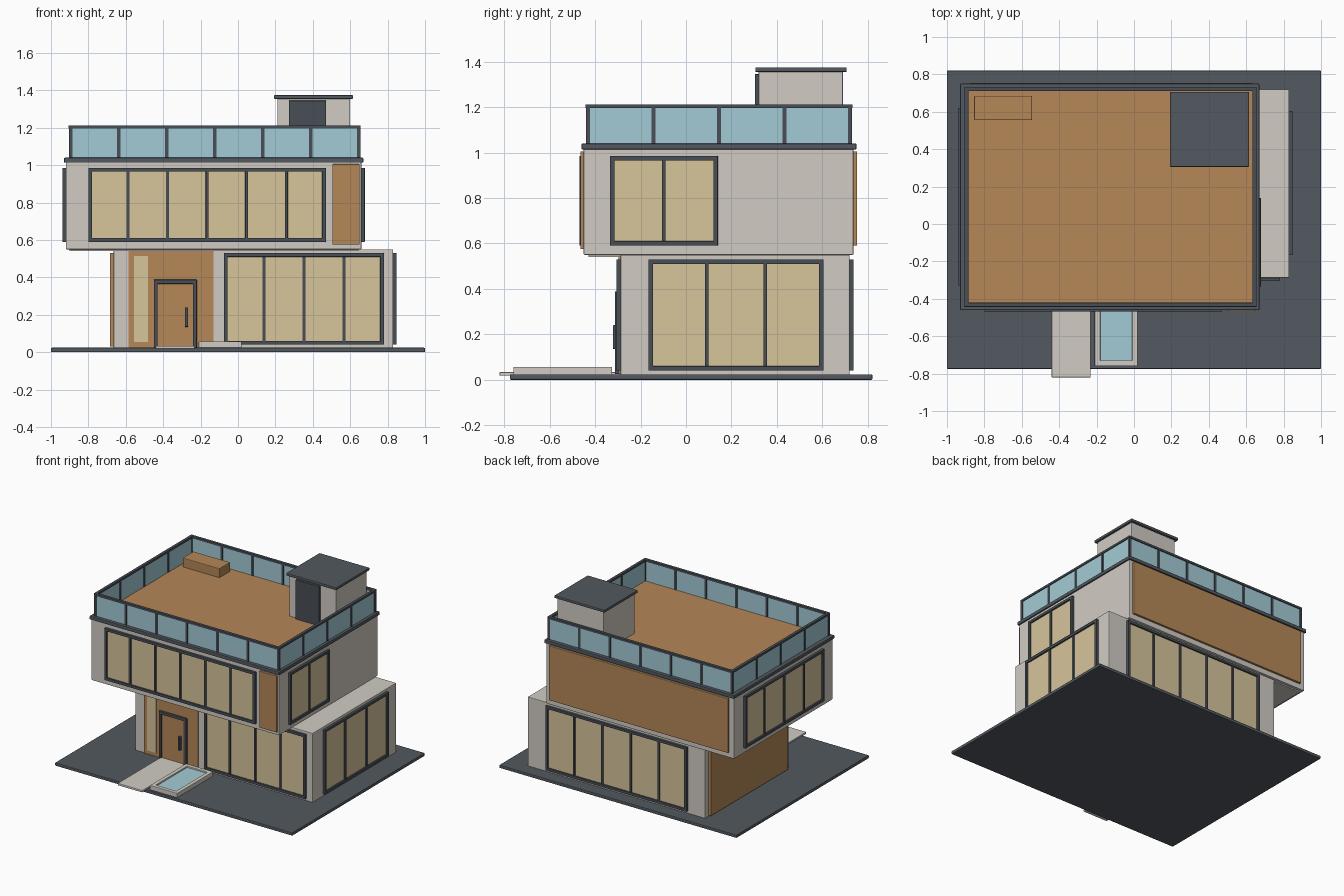
import bpy
import bmesh

if "Cube" in bpy.data.objects:
    bpy.data.objects.remove(bpy.data.objects["Cube"])


def material(name, rgb):
    m = bpy.data.materials.new(name)
    m.use_nodes = True
    m.diffuse_color = (*rgb, 1)
    m.node_tree.nodes["Principled BSDF"].inputs["Base Color"].default_value = (*rgb, 1)
    return m


plaster = material("pale plaster", (0.64, 0.60, 0.55))
wood = material("warm wood", (0.46, 0.245, 0.095))
slate = material("slate grey", (0.085, 0.10, 0.115))
metal = material("dark frame", (0.065, 0.077, 0.092))
warm_glass = material("warm window glass", (0.68, 0.56, 0.33))
blue_glass = material("blue glass", (0.37, 0.60, 0.67))


def boxes(name, mat, spans, bevel=0.0):
    """One object made of boxes, each given as ((x0, x1), (y0, y1), (z0, z1))."""
    bm = bmesh.new()
    for span in spans:
        verts = bmesh.ops.create_cube(bm, size=1)["verts"]
        for v in verts:
            v.co = [min(s) if c < 0 else max(s) for c, s in zip(v.co, span)]
    mesh = bpy.data.meshes.new(name)
    bm.to_mesh(mesh)
    bm.free()
    mesh.materials.append(mat)
    obj = bpy.data.objects.new(name, mesh)
    bpy.context.collection.objects.link(obj)
    if bevel:
        mod = obj.modifiers.new("soft edges", "BEVEL")
        mod.width = bevel
        mod.segments = 2
    return obj


def on_wall(axis, plane, out, a, depth, z):
    """Box lying on a wall: a runs along it, depth sticks out of it."""
    d = (plane - out * 0.005, plane + out * depth)
    return (d, a, z) if axis == "x" else (a, d, z)


def window(name, axis, plane, out, a, z, panes, bar=0.02):
    (a0, a1), (z0, z1) = a, z

    def put(aa, zz, depth):
        return on_wall(axis, plane, out, aa, depth, zz)

    frame = [put((a0, a1), (z0, z0 + bar), 0.018),
             put((a0, a1), (z1 - bar, z1), 0.018),
             put((a0, a0 + bar), (z0, z1), 0.018),
             put((a1 - bar, a1), (z0, z1), 0.018)]
    for i in range(1, panes):
        c = a0 + (a1 - a0) * i / panes
        frame.append(put((c - 0.008, c + 0.008), (z0, z1), 0.015))
    boxes(name + "_frame", metal, frame, 0.002)
    boxes(name + "_glass", warm_glass,
          [put((a0 + bar / 2, a1 - bar / 2), (z0 + bar / 2, z1 - bar / 2), 0.006)])


# Plot and the two storeys
boxes("ground_slab", slate, [((-1, 1), (-0.775, 0.82), (0, 0.024))], 0.005)
boxes("ground_floor", plaster, [((-0.665, 0.83), (-0.288, 0.72), (0.02, 0.55))], 0.004)
boxes("upper_floor", plaster, [((-0.92, 0.66), (-0.45, 0.737), (0.55, 1.02))], 0.004)
boxes("soffit", plaster, [((-0.9, 0.645), (-0.43, 0.715), (0.541, 0.552))])

# Timber cladding
boxes("entrance_cladding", wood, [on_wall("y", -0.288, -1, (-0.585, -0.13), 0.008, (0.025, 0.541))])
boxes("side_cladding", wood, [on_wall("x", -0.665, -1, (-0.25, 0.68), 0.02, (0.03, 0.53))], 0.003)
boxes("front_cladding", wood, [on_wall("y", -0.45, -1, (0.505, 0.65), 0.015, (0.575, 1.005))], 0.003)
boxes("back_cladding", wood, [on_wall("y", 0.737, 1, (-0.88, 0.63), 0.016, (0.59, 1.005))], 0.003)

# Windows
low, high = (0.04, 0.53), (0.59, 0.985)
window("ground_front_window", "y", -0.288, -1, (-0.075, 0.78), low, 4)
window("ground_left_window", "x", 0.83, 1, (-0.165, 0.605), low, 3)
window("ground_back_window", "y", 0.72, 1, (-0.52, 0.67), low, 5)
window("upper_front_window", "y", -0.45, -1, (-0.80, 0.47), high, 6)
window("upper_left_window", "x", 0.66, 1, (-0.335, 0.14), high, 2)
window("upper_right_window", "x", -0.92, -1, (-0.33, 0.62), high, 4)

# Entrance
boxes("entrance_sidelight", warm_glass,
      [on_wall("y", -0.296, -1, (-0.555, -0.48), 0.006, (0.055, 0.515))])
boxes("door", wood, [on_wall("y", -0.296, -1, (-0.44, -0.23), 0.006, (0.03, 0.375))])
boxes("door_frame", metal,
      [on_wall("y", -0.296, -1, a, 0.016, z) for a, z in (
          ((-0.45, -0.43), (0.025, 0.388)),
          ((-0.24, -0.22), (0.025, 0.388)),
          ((-0.45, -0.22), (0.366, 0.388)))], 0.002)
boxes("door_handle", metal, [((-0.284, -0.266), (-0.322, -0.298), (0.135, 0.24))], 0.004)
boxes("entrance_path", plaster, [((-0.44, -0.232), (-0.82, -0.29), (0.018, 0.034))], 0.003)

# Small pool with a raised rim
px, py, pz = (-0.21, 0.02), (-0.76, -0.325), (0.02, 0.057)
rim = 0.03
boxes("pool_rim", plaster, [(px, (py[0], py[0] + rim), pz),
                            (px, (py[1] - rim, py[1]), pz),
                            ((px[0], px[0] + rim), py, pz),
                            ((px[1] - rim, px[1]), py, pz)], 0.003)
boxes("pool_water", blue_glass,
      [((px[0] + 0.01, px[1] - 0.01), (py[0] + 0.01, py[1] - 0.01), (0.02, 0.046))])

# Roof terrace
boxes("roof_edge", slate, [((-0.93, 0.67), (-0.46, 0.75), (1.013, 1.04))], 0.005)
boxes("roof_deck", wood, [((-0.885, 0.64), (-0.425, 0.715), (1.03, 1.046))])
boxes("deck_bench", wood, [((-0.855, -0.545), (0.555, 0.685), (1.04, 1.115))], 0.005)

# Terrace railing: glass panels, rails and evenly spaced posts
x0, x1, y0, y1 = -0.895, 0.645, -0.432, 0.722
glass, rails, posts = [], [], []


def square(x, y, z, r):
    return ((x - r, x + r), (y - r, y + r), z)


for y in (y0, y1):
    glass.append(((x0, x1), (y - 0.004, y + 0.004), (1.04, 1.2)))
    rails.append(((x0 - 0.011, x1 + 0.011), (y - 0.011, y + 0.011), (1.195, 1.212)))
    posts += [square(x0 + (x1 - x0) * i / 6, y, (1.035, 1.2), 0.009) for i in range(7)]
for x in (x0, x1):
    glass.append(((x - 0.004, x + 0.004), (y0, y1), (1.04, 1.2)))
    rails.append(((x - 0.011, x + 0.011), (y0 - 0.011, y1 + 0.011), (1.195, 1.212)))
    posts += [square(x, y0 + (y1 - y0) * i / 4, (1.035, 1.2), 0.009) for i in range(1, 4)]
boxes("railing_glass", blue_glass, glass)
boxes("railing_rails", metal, rails, 0.002)
boxes("railing_posts", metal, posts)

# Roof stair house
boxes("stair_house", plaster, [((0.21, 0.6), (0.32, 0.69), (1.04, 1.357))], 0.003)
boxes("stair_house_roof", slate, [((0.192, 0.615), (0.305, 0.707), (1.354, 1.375))], 0.005)
boxes("stair_house_door", metal, [on_wall("y", 0.32, -1, (0.272, 0.47), 0.016, (1.04, 1.345))], 0.002)
